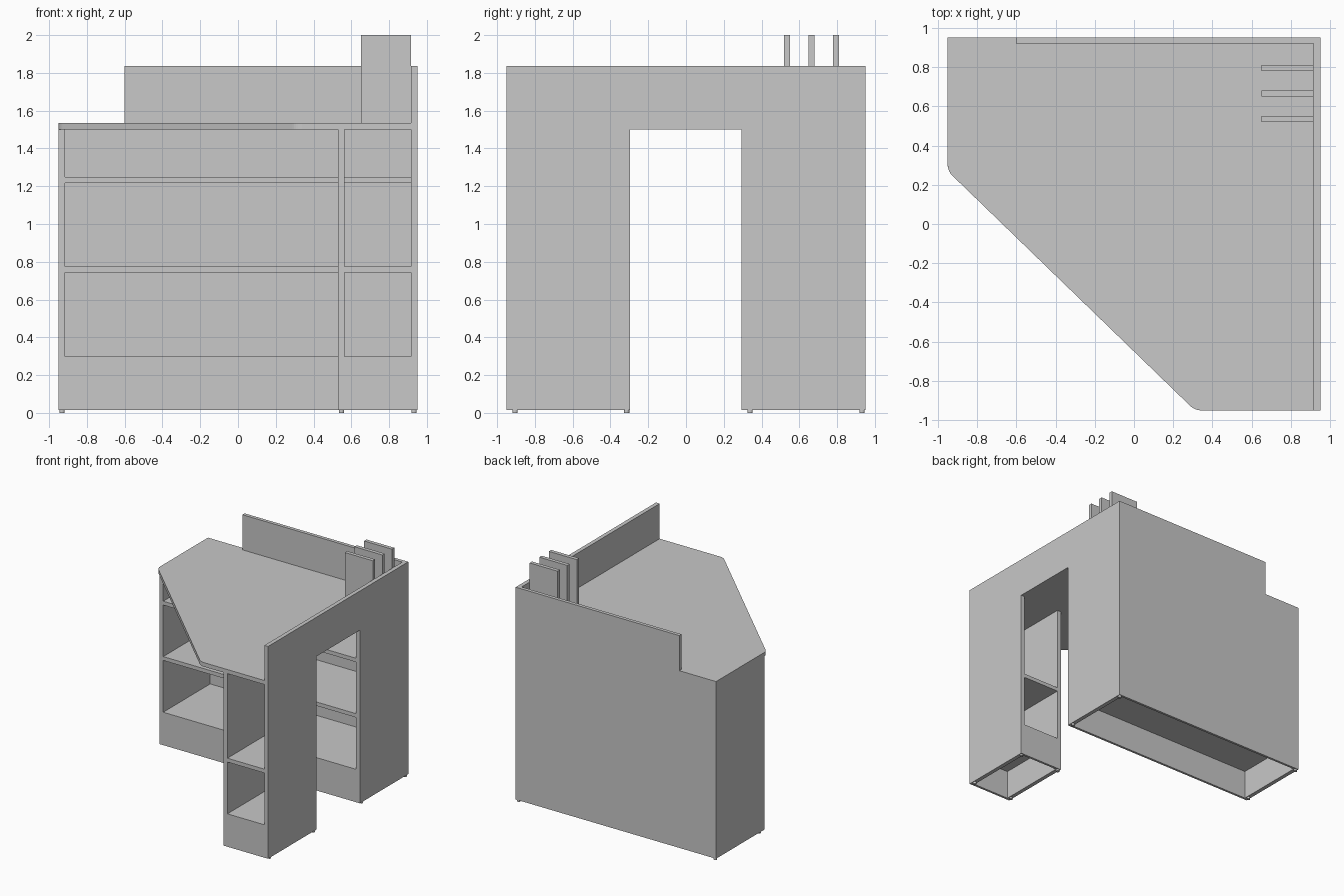
import bpy, bmesh, math
from mathutils import Vector

if "Cube" in bpy.data.objects:
    bpy.data.objects.remove(bpy.data.objects["Cube"])

grey = bpy.data.materials.new("light_grey")
grey.diffuse_color = (0.58, 0.58, 0.58, 1)
grey.use_nodes = True
grey.node_tree.nodes["Principled BSDF"].inputs["Base Color"].default_value = grey.diffuse_color


def finish(bm, name):
    bmesh.ops.recalc_face_normals(bm, faces=bm.faces)
    me = bpy.data.meshes.new(name)
    bm.to_mesh(me)
    bm.free()
    me.materials.append(grey)
    ob = bpy.data.objects.new(name, me)
    bpy.context.collection.objects.link(ob)
    return ob


def box(name, x0, x1, y0, y1, z0, z1):
    bm = bmesh.new()
    bmesh.ops.create_cube(bm, size=1)
    for v in bm.verts:
        v.co = Vector((x1 if v.co.x > 0 else x0,
                       y1 if v.co.y > 0 else y0,
                       z1 if v.co.z > 0 else z0))
    return finish(bm, name)


def foot(name, x, y):
    bm = bmesh.new()
    bmesh.ops.create_cone(bm, cap_ends=True, segments=16, radius1=0.014,
                          radius2=0.014, depth=0.016)
    bmesh.ops.translate(bm, verts=bm.verts, vec=(x, y, 0.008))
    finish(bm, name)


T = 0.035                      # board thickness
E = 0.95                       # half of the footprint
BASE, TOP, DECK = 0.016, 1.5, 1.535

# Counter top: square with one cut corner, both cut ends rounded
bm = bmesh.new()
outline = [(-E, E), (-E, 0.27), (0.31, -E), (E, -E), (E, E)]
vs = [bm.verts.new((x, y, TOP)) for x, y in outline]
face = bm.faces.new(vs)
bmesh.ops.bevel(bm, geom=[vs[1], vs[2]], offset=0.03, segments=5,
                profile=0.5, affect='VERTICES')
ext = bmesh.ops.extrude_face_region(bm, geom=list(bm.faces))
bmesh.ops.translate(bm, vec=(0, 0, DECK - TOP),
                    verts=[g for g in ext["geom"] if isinstance(g, bmesh.types.BMVert)])
finish(bm, "counter_top")

# Upstand boards and dividers on the counter
box("right_upstand", E - T, E, -E, E, DECK, 1.836)
box("back_upstand", -0.602, E - T, E - 0.03, E, DECK, 1.836)
for i, y in enumerate((0.535, 0.665, 0.795)):
    box(f"divider_{i + 1}", 0.65, E - T, y - 0.016, y + 0.016, DECK, 2.0)


# Shelf cabinets: two sides, shelves, plinth boards and feet
def cabinet(name, x0, x1, y0, y1, shelves, closed_back):
    box(name + "_left_side", x0, x0 + T, y0, y1, BASE, TOP)
    box(name + "_right_side", x1 - T, x1, y0, y1, BASE, TOP)
    back = y1 - 0.02 if closed_back else y1
    for i, z in enumerate(shelves):
        box(f"{name}_shelf_{i + 1}", x0 + T, x1 - T, y0, back, z, z + 0.033)
    box(name + "_front_plinth", x0 + T, x1 - T, y0, y0 + 0.02, BASE, shelves[0])
    if closed_back:
        box(name + "_back_panel", x0 + T, x1 - T, back, y1, BASE, TOP)
    else:
        box(name + "_back_plinth", x0 + T, x1 - T, y1 - 0.02, y1, BASE, shelves[0])
    for fx in (x0 + 0.018, x1 - 0.018):
        for fy in (y0 + 0.045, y1 - 0.018):
            foot(name + "_foot", fx, fy)


cabinet("back_cabinet", -E, E, 0.294, E, (0.265, 0.742, 1.217), True)
cabinet("front_cabinet", 0.53, E, -E, -0.296, (0.265, 0.742), False)
